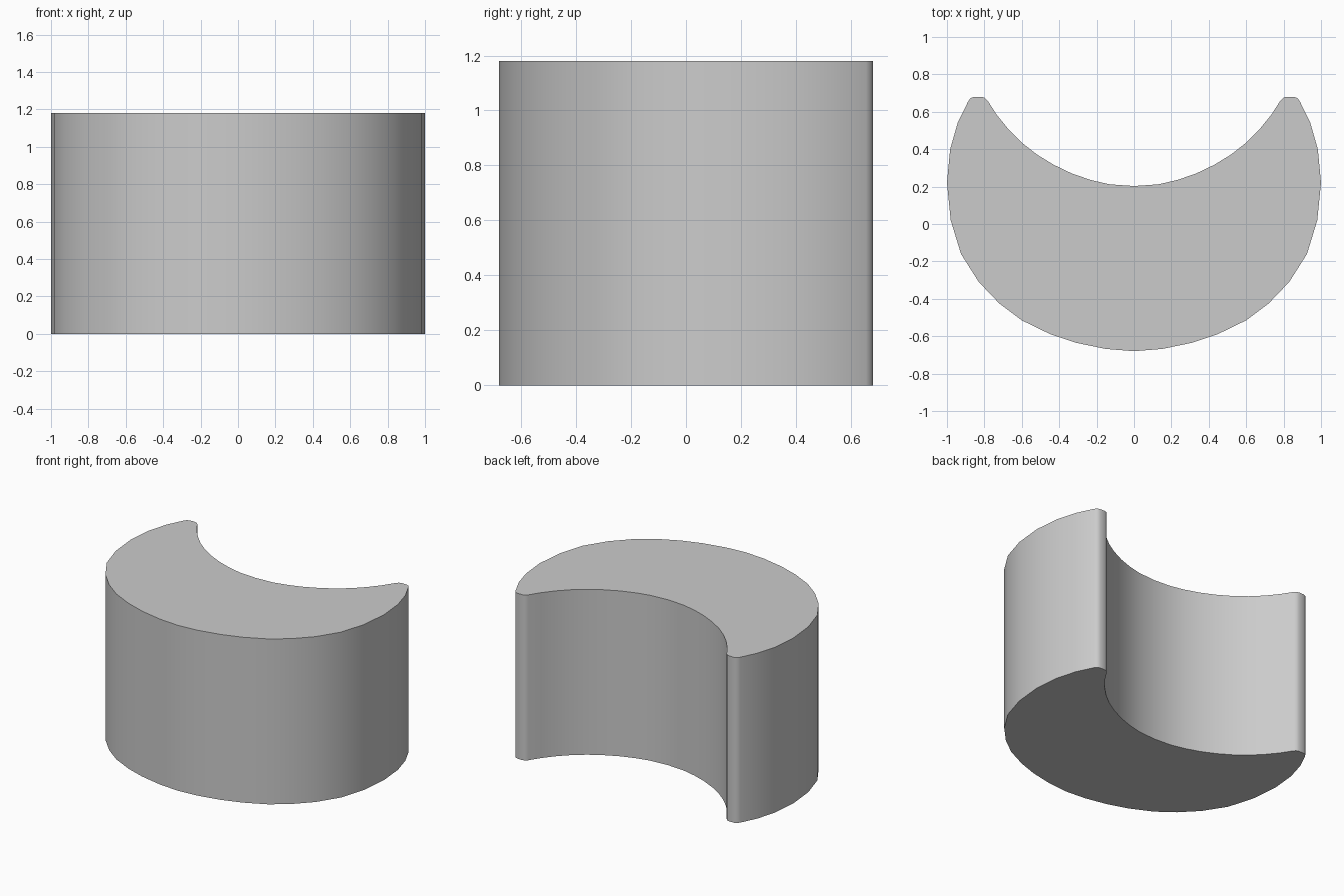
import bpy, bmesh, math

if "Cube" in bpy.data.objects:
    bpy.data.objects.remove(bpy.data.objects["Cube"])

HEIGHT = 1.18

# Right half of the crescent outline, from front centre round the tip to inner centre
half = [(0, -0.68), (0.15, -0.668), (0.31, -0.635), (0.45, -0.588), (0.60, -0.515),
        (0.72, -0.425), (0.83, -0.31), (0.925, -0.16), (0.98, 0.02), (1.0, 0.22),
        (0.983, 0.40), (0.943, 0.54), (0.887, 0.655), (0.875, 0.672), (0.855, 0.68),
        (0.815, 0.68), (0.797, 0.674), (0.783, 0.66), (0.735, 0.585), (0.67, 0.505),
        (0.60, 0.435), (0.52, 0.372), (0.43, 0.317), (0.33, 0.269), (0.23, 0.235),
        (0.13, 0.212), (0, 0.203)]
outline = half + [(-x, y) for x, y in half[-2:0:-1]]

# Crescent block: extruded outline
bm = bmesh.new()
base = bm.faces.new([bm.verts.new((x, y, 0)) for x, y in outline])
top = bmesh.ops.extrude_face_region(bm, geom=[base], use_keep_orig=True)
bmesh.ops.translate(bm, vec=(0, 0, HEIGHT),
                    verts=[g for g in top["geom"] if isinstance(g, bmesh.types.BMVert)])
bmesh.ops.recalc_face_normals(bm, faces=bm.faces)
mesh = bpy.data.meshes.new("crescent_block")
bm.to_mesh(mesh)
bm.free()
block = bpy.data.objects.new("crescent_block", mesh)
bpy.context.collection.objects.link(block)

# Smooth sides with sharp rims
bpy.context.view_layer.objects.active = block
block.select_set(True)
bpy.ops.object.shade_smooth_by_angle(angle=math.radians(40))
